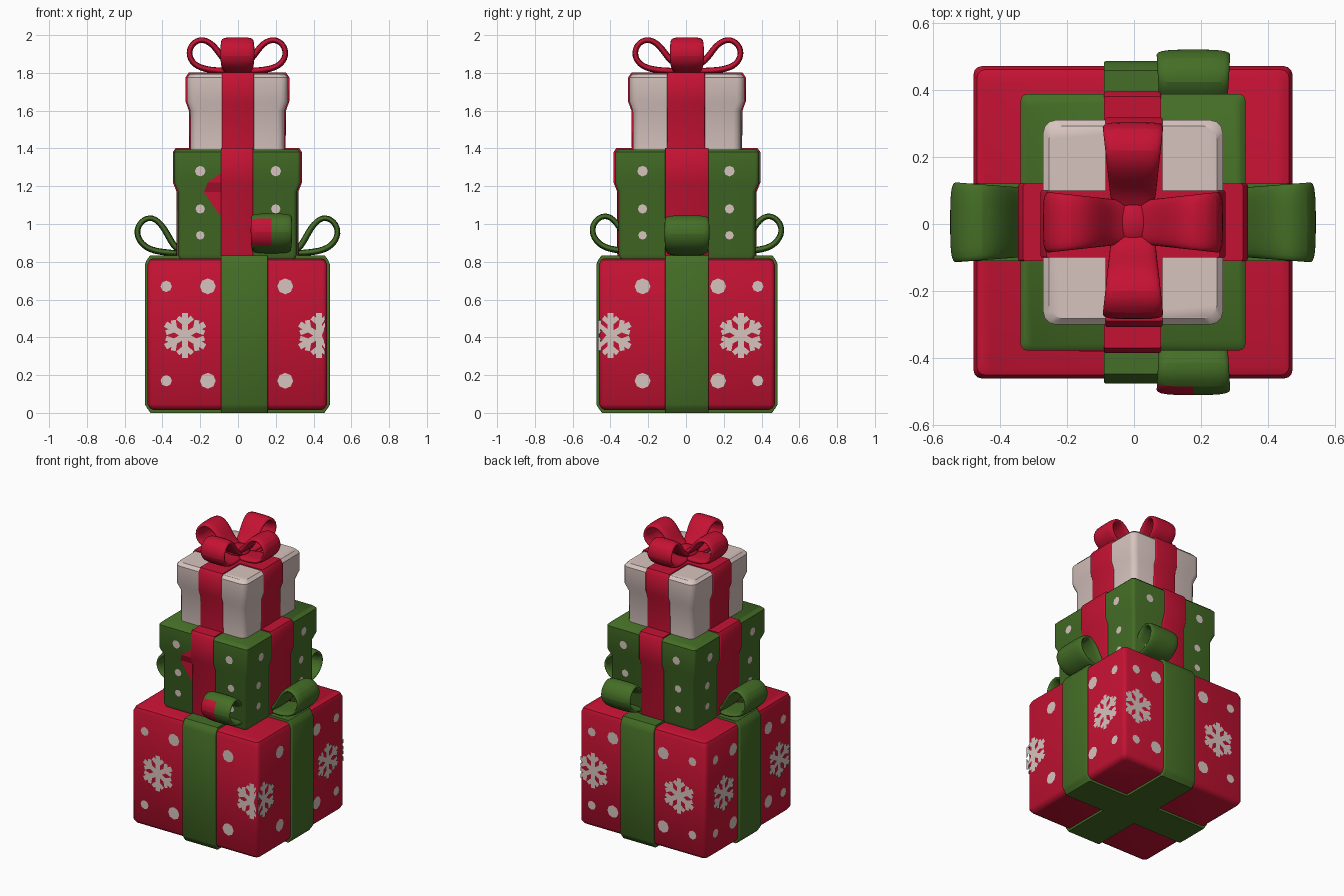
import bpy, bmesh, math
from mathutils import Vector

cube = bpy.data.objects.get("Cube")
if cube:
    bpy.data.objects.remove(cube)


def material(name, rgb):
    m = bpy.data.materials.new(name)
    m.use_nodes = True
    m.diffuse_color = (*rgb, 1)
    bsdf = next(n for n in m.node_tree.nodes if n.type == 'BSDF_PRINCIPLED')
    bsdf.inputs["Base Color"].default_value = (*rgb, 1)
    bsdf.inputs["Roughness"].default_value = 0.7
    return m


RED = material("red", (0.56, 0.006, 0.033))
GREEN = material("green", (0.058, 0.155, 0.019))
WHITE = material("warm white", (0.68, 0.55, 0.52))


def finish(bm, name, mats, smooth=True, fix_normals=True):
    if fix_normals:
        bmesh.ops.recalc_face_normals(bm, faces=bm.faces)
    me = bpy.data.meshes.new(name)
    bm.to_mesh(me)
    bm.free()
    ob = bpy.data.objects.new(name, me)
    bpy.context.scene.collection.objects.link(ob)
    for m in mats:
        me.materials.append(m)
    if smooth:
        bpy.ops.object.select_all(action='DESELECT')
        ob.select_set(True)
        bpy.context.view_layer.objects.active = ob
        bpy.ops.object.shade_smooth_by_angle(angle=math.radians(40))
    return ob


def loft(name, mat, cx, cy, hx, hy, profile, radius, shrink=(1, 1)):
    """Rounded rectangle carried up a profile of (height, inset)."""
    bm = bmesh.new()
    rings = []
    for z, inset in profile:
        ax, ay = hx - inset * shrink[0], hy - inset * shrink[1]
        ring = []
        for q in range(4):
            sx, sy = ((1, 1), (-1, 1), (-1, -1), (1, -1))[q]
            for k in range(4):
                a = math.radians(90 * q + 30 * k)
                ring.append(bm.verts.new((cx + sx * (ax - radius) + radius * math.cos(a),
                                          cy + sy * (ay - radius) + radius * math.sin(a), z)))
        rings.append(ring)
    for lo, hi in zip(rings, rings[1:]):
        for i in range(len(lo)):
            j = (i + 1) % len(lo)
            bm.faces.new((lo[i], lo[j], hi[j], hi[i]))
    bm.faces.new(rings[0])
    bm.faces.new(rings[-1])
    return finish(bm, name, [mat])


def gift(name, box_mat, ribbon_mat, half, profile, front_band, side_band, lift, radius):
    """Box with two ribbons wrapped round it; bands are (low, high) edges."""
    hx, hy = half
    loft(name + "_box", box_mat, CX, CY, hx, hy, profile, radius)
    # Ribbons stand proud of the box all round
    wrap = [(z, i) for z, i in profile]
    wrap[0] = (wrap[0][0] - lift, wrap[0][1])
    wrap[-1] = (wrap[-1][0] + lift, wrap[-1][1])
    lo, hi = front_band
    loft(name + "_front_ribbon", ribbon_mat, (lo + hi) / 2, CY, (hi - lo) / 2, hy + lift, wrap, 0.006, (0, 1))
    lo, hi = side_band
    loft(name + "_side_ribbon", ribbon_mat, CX, (lo + hi) / 2, hx + lift, (hi - lo) / 2, wrap, 0.006, (1, 0))


CX, CY = -0.003, 0.005
BIG, MID, TOP = (0.475, 0.465), (0.335, 0.382), (0.268, 0.305)
BIG_PROFILE = [(0.015, 0.03), (0.025, 0.012), (0.045, 0), (0.785, 0), (0.81, 0.01), (0.818, 0.028)]
MID_PROFILE = [(0.815, 0.03), (0.84, 0.02), (1.17, 0.02), (1.22, 0), (1.38, 0), (1.395, 0.015)]
TOP_PROFILE = [(1.39, 0.02), (1.6, 0.018), (1.65, 0), (1.775, 0), (1.795, 0.018)]
gift("large_gift", RED, GREEN, BIG, BIG_PROFILE, (-0.09, 0.158), (-0.11, 0.12), 0.015, 0.025)
gift("middle_gift", GREEN, RED, MID, MID_PROFILE, (-0.09, 0.08), (-0.11, 0.12), 0.007, 0.02)
gift("small_gift", WHITE, RED, TOP, TOP_PROFILE, (-0.085, 0.085), (-0.1, 0.1), 0.007, 0.04)


# Bows: a ribbon path in (outward, up), turned to a heading
TOP_LOOP = [(0, 1.83), (0.07, 1.86), (0.12, 1.945), (0.185, 1.985), (0.245, 1.955),
            (0.262, 1.89), (0.22, 1.83), (0.12, 1.81), (0, 1.81)]
LOW_LOOP = [(0.29, 0.85), (0.34, 0.88), (0.385, 0.98), (0.45, 1.045), (0.515, 1.015),
            (0.54, 0.95), (0.5, 0.88), (0.42, 0.85), (0.29, 0.845)]


def bow_loop(name, path, heading, mat, inner, outer, shift=0, slide=0, lift=0, stain=None):
    a = math.radians(heading)
    out, side = Vector((math.cos(a), math.sin(a), 0)), Vector((-math.sin(a), math.cos(a), 0))
    far, near = max(p[0] for p in path), min(p[0] for p in path)
    bm = bmesh.new()
    rows = []
    for r, z in path:
        t = (r - near) / (far - near)
        w = (inner + (outer - inner) * t) / 2
        rows.append([bm.verts.new(out * (r + shift) + side * (slide + w * s) + Vector((CX, CY, z + lift)))
                     for s in (-1, 0, 1)])
    for p, q in zip(rows, rows[1:]):
        for k in range(2):
            f = bm.faces.new((p[k], p[k + 1], q[k + 1], q[k]))
            if stain and stain(f.calc_center_median()):
                f.material_index = 1
    ob = finish(bm, name, [mat, RED])
    sol = ob.modifiers.new("thickness", 'SOLIDIFY')
    sol.thickness, sol.offset = 0.034, 0
    sub = ob.modifiers.new("rounding", 'SUBSURF')
    sub.levels = sub.render_levels = 2


for label, heading, move in (("left", 0, 0.0), ("back", 90, 0.03), ("right", 180, 0.0), ("front", 270, 0.02)):
    bow_loop("top_bow_" + label, TOP_LOOP, heading, RED, 0.13, 0.19, shift=move)
for label, heading in (("left", 0), ("right", 180)):
    bow_loop("large_bow_" + label, LOW_LOOP, heading, GREEN, 0.21, 0.25)
bow_loop("large_bow_back", LOW_LOOP, 90, GREEN, 0.2, 0.23, -0.03, -0.18, 0.01)
bow_loop("large_bow_front", LOW_LOOP, 270, GREEN, 0.2, 0.23, -0.03, 0.18, 0.01,
         stain=lambda c: c.x < 0.17 and c.y < -0.44 and c.z < 1.02)

# Top bow knot
bm = bmesh.new()
bmesh.ops.create_uvsphere(bm, u_segments=16, v_segments=8, radius=0.075)
for v in bm.verts:
    v.co = Vector((v.co.x + CX, v.co.y + CY, v.co.z * 0.5 + 1.83))
finish(bm, "top_bow_knot", [RED])


# Thin painted plates on the four upright faces
def inset_at(profile, z):
    for (z0, i0), (z1, i1) in zip(profile, profile[1:]):
        if z0 <= z <= z1:
            return i0 + (i1 - i0) * (z - z0) / (z1 - z0)
    return 0


def plate(bm, side, half, profile, points, gap=0.004):
    axis, sign = {"front": (1, -1), "back": (1, 1), "right": (0, -1), "left": (0, 1)}[side]
    verts = []
    for u, z in points:
        d = sign * (half[axis] + gap - inset_at(profile, z)) + (CX, CY)[axis]
        verts.append(bm.verts.new((u, d, z) if axis else (d, u, z)))
    f = bm.faces.new(verts)
    f.normal_update()
    if f.normal[axis] * sign < 0:
        f.normal_flip()


def dot(bm, side, half, profile, u, z, r):
    plate(bm, side, half, profile,
          [(u + r * math.cos(k * math.pi / 4), z + r * math.sin(k * math.pi / 4)) for k in range(8)])


def bar(bm, side, start, end, w):
    s, e = Vector(start), Vector(end)
    n = (e - s).normalized()
    n = Vector((-n.y, n.x)) * w / 2
    # Keep bars that wrap a corner on their own face
    pts = [(max(-0.465, min(0.462, p.x)), p.y) for p in (s + n, s - n, e - n, e + n)]
    if max(p[0] for p in pts) - min(p[0] for p in pts) > 0.004:
        plate(bm, side, BIG, BIG_PROFILE, pts, 0.005)


def snowflake(bm, side, u, z, r=0.12):
    c = Vector((u, z))
    for k in range(6):
        a = math.radians(90 + 60 * k)
        ray = Vector((math.cos(a), math.sin(a)))
        bar(bm, side, c, c + ray * r, 0.032)
        for turn in (-50, 50):
            b = a + math.radians(turn)
            knee = c + ray * r * 0.52
            bar(bm, side, knee, knee + Vector((math.cos(b), math.sin(b))) * r * 0.42, 0.026)


FLAKES = {"front": (-0.28, 0.43), "back": (0.37, -0.28), "left": (0.29, -0.4), "right": (0.28, -0.32)}
DOTS = {"front": (-0.38, -0.16, 0.25), "back": (0.38, 0.22, -0.16, -0.38),
        "left": (-0.23, 0.17, 0.38), "right": (-0.36, -0.2, 0.18, 0.37)}
bm = bmesh.new()
for side in FLAKES:
    for u in FLAKES[side]:
        snowflake(bm, side, u, 0.41)
    for u in DOTS[side]:
        for z in (0.17, 0.67):
            dot(bm, side, BIG, BIG_PROFILE, u, z, 0.03 if abs(u) > 0.3 else 0.042)
finish(bm, "large_gift_snow", [WHITE], False, False)

bm = bmesh.new()
for side in FLAKES:
    reach = 0.2 if side in ("front", "back") else 0.23
    for u in (-reach, reach):
        for z, r in ((1.28, 0.028), (1.08, 0.025), (0.94, 0.023)):
            dot(bm, side, MID, MID_PROFILE, u, z, r)
finish(bm, "middle_gift_dots", [WHITE], False, False)

# Ragged spread of the middle front ribbon
bm = bmesh.new()
edge = [(-0.1, 1.05), (-0.18, 1.17), (-0.16, 1.22), (-0.09, 1.27)]
for (u0, z0), (u1, z1) in zip(edge, edge[1:]):
    plate(bm, "front", MID, MID_PROFILE, [(u0, z0), (u1, z1), (-0.08, z1), (-0.08, z0)])
finish(bm, "middle_ribbon_spread", [RED], False, False)
